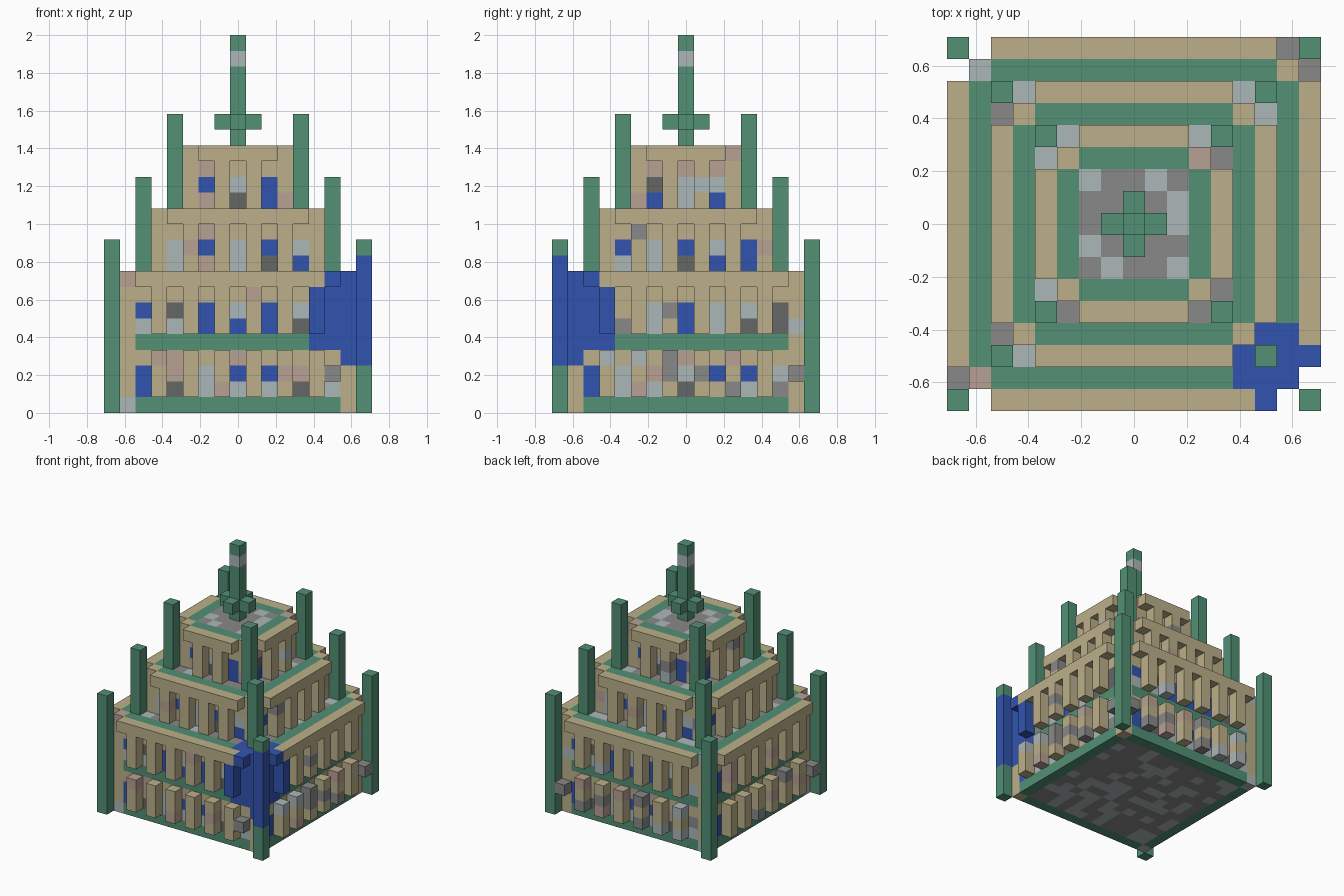
import bpy, bmesh, random
from mathutils import Vector

random.seed(4)
if "Cube" in bpy.data.objects:
    bpy.data.objects.remove(bpy.data.objects["Cube"])

U = 1 / 12  # edge of one block


# Flat colours
def linear(c):
    c /= 255
    return c / 12.92 if c <= 0.04 else ((c + 0.055) / 1.055) ** 2.4


COLOURS = {
    "T": ("sandstone", (188, 176, 138)),
    "E": ("patina_green", (82, 144, 117)),
    "B": ("royal_blue", (50, 84, 176)),
    "G": ("stone_grey", (138, 137, 138)),
    "L": ("pale_grey", (172, 183, 184)),
    "P": ("dusty_pink", (184, 161, 146)),
    "D": ("dark_grey", (99, 103, 102)),
}
KEYS = list(COLOURS)
MATS = []
for name, rgb in COLOURS.values():
    m = bpy.data.materials.new(name)
    m.use_nodes = True
    col = [linear(c) for c in rgb] + [1]
    m.diffuse_color = col
    m.node_tree.nodes["Principled BSDF"].inputs["Base Color"].default_value = col
    MATS.append(m)

grid = {}  # block position -> (part, colour)


def put(part, x, y, z, colour):
    grid[x, y, z] = (part, colour)


def column(part, x, y, z0, z1, colour, wear=0.0):
    for z in range(z0, z1 + 1):
        worn = random.random() < wear
        put(part, x, y, z, random.choice("PLG") if worn else colour)


def mosaic():
    return "L" if random.random() < 0.32 else "G"


def floor(part, r, z):
    for x in range(-r, r + 1):
        for y in range(-r, r + 1):
            put(part, x, y, z, mosaic())


def around(a, r):
    """The same spot on the front, right, back and left sides."""
    return (a, -r), (r, a), (-a, r), (-r, -a)


def ring(part, r, span, z, colour):
    for a in range(-span, span + 1):
        for x, y in around(a, r):
            put(part, x, y, z, colour)


def storey(part, r, z, windows, wear):
    """Recessed window wall with a row of columns before it, three blocks high."""
    span = r - 2
    for a in range(-span, span + 1):
        for side, (x, y) in enumerate(around(a, r - 1)):
            rows = windows[side % 2]
            for level in range(3):
                colour = "T"
                if level < 2 and a % 2 == 0:
                    colour = rows[level][(a + span) // 2]
                elif level == 2 and a % 2 == 0 and random.random() < 0.15:
                    colour = "P"
                put(part + "_wall", x, y, z + level, colour)
        if a % 2 and abs(a) < span:
            for side, (x, y) in enumerate(around(a, r)):
                column(part + "_columns", x, y, z, z + 2, "T", wear[side])


def corners(part, r, z0, z1, colour, wear=0.0):
    for x in (-r, r):
        for y in (-r, r):
            column(part, x, y, z0, z1, colour, wear)


def crown(part, r, z):
    """Mosaic roof with a green walkway and a sandstone cornice."""
    floor(part + "_roof", r - 2, z)
    ring(part + "_walkway", r - 1, r - 2, z, "E")
    ring(part + "_cornice", r, r - 2, z, "T")


# Lower tier: two storeys between green bands (window rows from bottom up)
floor("ground_floor", 6, 0)
ring("base_band", 7, 6, 0, "E")
corners("lower_corner_posts", 7, 0, 8, "T", 0.06)
storey("ground_storey", 8, 1,
       (("BDLLLDL", "BPLBBPG"), ("BLLDTLG", "BLPLBBL")), (0.1, 0.5, 0.5, 0.35))
ring("middle_band", 7, 6, 4, "E")
storey("upper_storey", 8, 5,
       (("LLBBBDL", "BDBLBLT"), ("BGLBLDD", "BTLBLLD")), (0.08,) * 4)
crown("lower", 8, 8)
corners("lower_pillars", 8, 0, 10, "E")
put("lower_corner_posts", -7, -7, 0, "L")
put("lower_corner_posts", -7, 7, 8, "L")
for x, y in ((6, -8), (8, 7), (7, 8), (-8, -7)):
    put("loose_blocks", x, y, 2, "G")

# Middle tier
corners("middle_corner_posts", 5, 9, 12, "T", 0.06)
storey("middle_storey", 6, 9,
       (("LPLDB", "LBLBL"), ("LLDBB", "BLBLB")), (0.08,) * 4)
crown("middle", 6, 12)
corners("middle_pillars", 6, 9, 14, "E")

# Top tier with its patterned roof
corners("top_corner_posts", 3, 13, 16, "T", 0.06)
storey("top_storey", 4, 13,
       (("PDB", "BLB"), ("BLB", "DLL")), (0.08,) * 4)
crown("top", 4, 16)
for row, line in enumerate(("LGGLG", "GGGGL", "GGGGL", "LGGGG", "GLGGL")):
    for col, colour in enumerate(line):
        put("top_roof", col - 2, 2 - row, 16, colour)
corners("top_pillars", 4, 13, 18, "E")

# Spire with a cross collar
column("spire", 0, 0, 17, 23, "E")
put("spire", 0, 0, 22, "L")
ring("spire_collar", 1, 0, 18, "E")

# Blue patch over the front left corner of the lower tier
for (x, y, z), (part, colour) in list(grid.items()):
    near = x >= 5 and y <= -5 and (x, y) != (5, -5)
    inner = min(x, -y) >= 7
    if near and (4 <= z <= 8 or (inner and z == 3) or (x == 8 and y == -8 and z == 9)):
        if not (z == 8 and (x, y) in ((5, -8), (8, -5))):
            put(part, x, y, z, "B")


# Turn the blocks of each part into a mesh of outer faces only
def enclosed(x, y, z):
    r = max(abs(x), abs(y))
    return (r <= 6 and 0 < z < 8) or (r <= 4 and 8 < z < 12) or (r <= 2 and 12 < z < 16)


parts = {}
for pos, (part, colour) in grid.items():
    parts.setdefault(part, []).append((Vector(pos), KEYS.index(colour)))

SIDES = [Vector(s * int(i == a) for i in range(3)) for a in range(3) for s in (-1, 1)]
for part, blocks in parts.items():
    bm = bmesh.new()
    for pos, index in blocks:
        centre = pos + Vector((0, 0, 0.5))
        for n in SIDES:
            beside = tuple(int(c) for c in pos + n)
            if beside in grid or enclosed(*beside):
                continue
            s = Vector((n.y, n.z, n.x))
            t = n.cross(s)
            quad = [centre + (n + s * i + t * j) / 2
                    for i, j in ((-1, -1), (1, -1), (1, 1), (-1, 1))]
            face = bm.faces.new([bm.verts.new(v * U) for v in quad])
            face.material_index = index
    bmesh.ops.remove_doubles(bm, verts=bm.verts, dist=U / 100)
    bmesh.ops.dissolve_limit(bm, angle_limit=0.01, verts=bm.verts, edges=bm.edges,
                             delimit={"MATERIAL"})
    mesh = bpy.data.meshes.new(part)
    bm.to_mesh(mesh)
    bm.free()
    for m in MATS:
        mesh.materials.append(m)
    bpy.context.collection.objects.link(bpy.data.objects.new(part, mesh))
